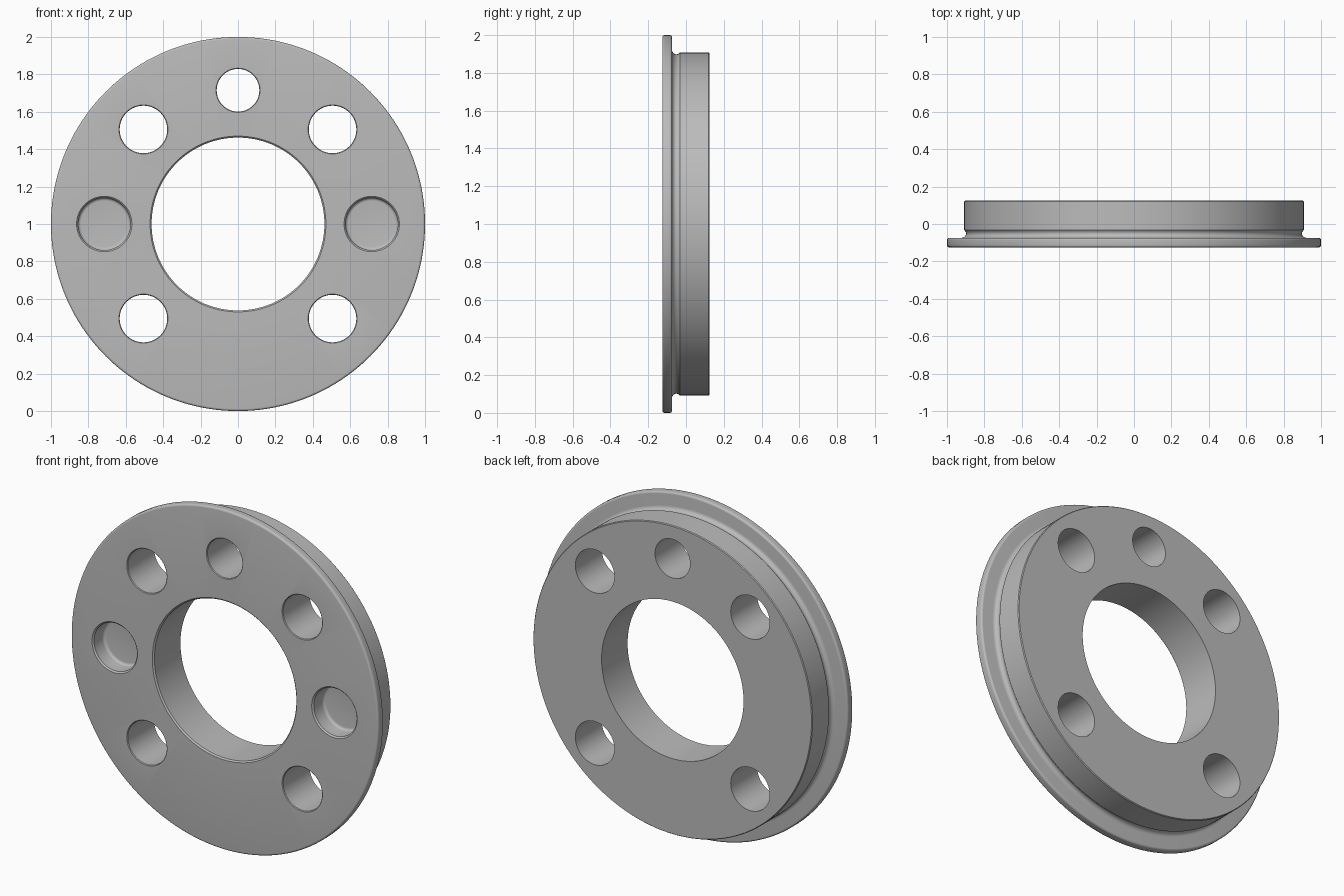
import bpy
import bmesh
from math import pi, sin, cos, radians
from mathutils import Vector

cube = bpy.data.objects.get("Cube")
if cube:
    bpy.data.objects.remove(cube, do_unlink=True)

steel = bpy.data.materials.new("steel_grey")
steel.use_nodes = True
GREY = (0.5, 0.5, 0.5, 1)
steel.diffuse_color = GREY
steel.node_tree.nodes["Principled BSDF"].inputs["Base Color"].default_value = GREY

FRONT, BACK = -0.125, 0.125
CENTRE = Vector((0, 0, 1))
PITCH = 0.715


def lathe(name, profile, centre, steps, closed=False):
    """Revolve (radius, y) points about an axis parallel to y."""
    bm = bmesh.new()
    verts = [bm.verts.new((r, y, 0)) for r, y in profile]
    pairs = list(zip(verts, verts[1:]))
    if closed:
        pairs.append((verts[-1], verts[0]))
    edges = [bm.edges.new(p) for p in pairs]
    bmesh.ops.spin(bm, geom=verts + edges, cent=(0, 0, 0), axis=(0, 1, 0),
                   angle=2 * pi, steps=steps, use_merge=False)
    bmesh.ops.remove_doubles(bm, verts=bm.verts, dist=1e-5)
    bmesh.ops.recalc_face_normals(bm, faces=bm.faces)
    mesh = bpy.data.meshes.new(name)
    bm.to_mesh(mesh)
    bm.free()
    mesh.materials.append(steel)
    obj = bpy.data.objects.new(name, mesh)
    obj.location = centre
    bpy.context.collection.objects.link(obj)
    return obj


def arc(r, y, radius, start, end, n=5):
    """Points along a rounded corner, angles in degrees."""
    angles = [radians(start + (end - start) * i / n) for i in range(n + 1)]
    return [(r + radius * cos(a), y + radius * sin(a)) for a in angles]


# Flanged ring: chamfered bore, rounded rim, relief groove, hub
profile = [(0.462, BACK), (0.462, FRONT + 0.008), (0.47, FRONT)]
profile += arc(0.988, FRONT + 0.012, 0.012, -90, 0)
profile += arc(0.988, -0.086, 0.012, 0, 90)
profile += arc(0.922, -0.05, 0.024, 270, 180)
profile += [(0.9, -0.042), (0.908, -0.032), (0.908, BACK - 0.005), (0.904, BACK)]
ring = lathe("flanged_ring", profile, CENTRE, 160, closed=True)


def bore(name, angle, points):
    a = radians(angle)
    cutter = lathe(name, points, CENTRE + Vector((cos(a), 0, sin(a))) * PITCH, 64)
    cutter.hide_render = True
    cutter.hide_viewport = True
    cut = ring.modifiers.new(name, 'BOOLEAN')
    cut.operation = 'DIFFERENCE'
    cut.solver = 'EXACT'
    cut.object = cutter
    return cutter


def through_profile(r):
    return [(0, FRONT - 0.05), (r + 0.004, FRONT - 0.05), (r + 0.004, FRONT),
            (r, FRONT + 0.004), (r, BACK + 0.05), (0, BACK + 0.05)]


# Through holes
cutters = [bore("bolt_hole_cutter", a, through_profile(0.127)) for a in (45, 135, 225, 315)]
cutters.append(bore("top_hole_cutter", 90, through_profile(0.114)))

# Blind pockets with chamfered mouth and rounded floor
FLOOR = FRONT + 0.1
pocket = [(0, FRONT - 0.05), (0.148, FRONT - 0.05), (0.148, FRONT), (0.14, FRONT + 0.008)]
pocket += arc(0.124, FLOOR - 0.016, 0.016, 0, 90) + [(0, FLOOR)]
cutters += [bore("pocket_cutter", a, pocket) for a in (0, 180)]

# Bake the cuts, then remove the helpers
bpy.context.view_layer.update()
graph = bpy.context.evaluated_depsgraph_get()
ring_mesh = bpy.data.meshes.new_from_object(ring.evaluated_get(graph))
ring.modifiers.clear()
ring.data = ring_mesh
for c in cutters:
    bpy.data.objects.remove(c, do_unlink=True)

bpy.ops.object.select_all(action='DESELECT')
ring.select_set(True)
bpy.context.view_layer.objects.active = ring
bpy.ops.object.shade_smooth_by_angle(angle=radians(30))
